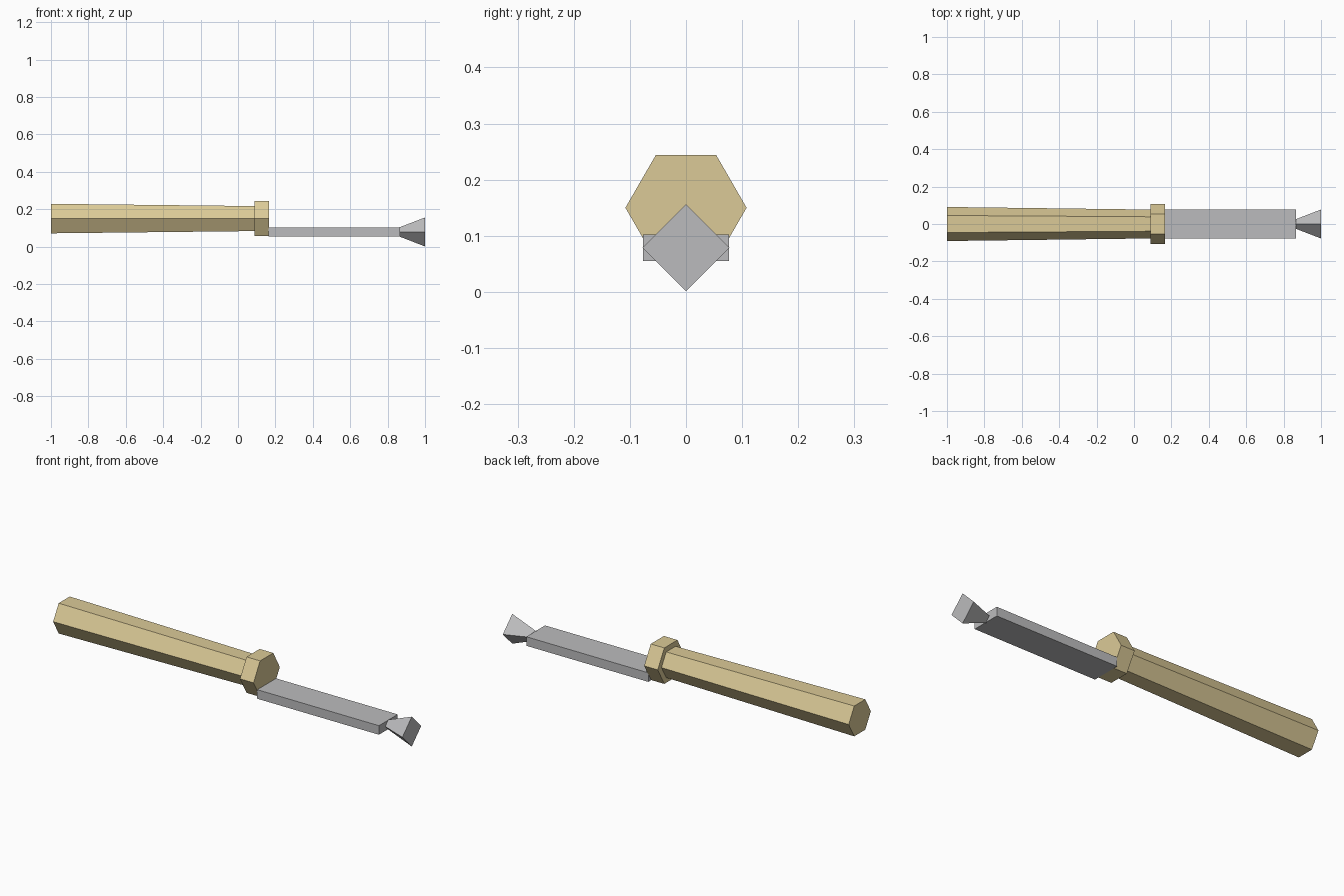
import bpy
import bmesh
from math import cos, sin, pi

cube = bpy.data.objects.get("Cube")
if cube:
    bpy.data.objects.remove(cube, do_unlink=True)


def make_material(name, rgb):
    mat = bpy.data.materials.new(name)
    mat.use_nodes = True
    colour = (*rgb, 1.0)
    mat.diffuse_color = colour
    mat.node_tree.nodes["Principled BSDF"].inputs["Base Color"].default_value = colour
    return mat


def polygon(sides, radius):
    """Regular polygon in the YZ plane with one corner on +y."""
    return [(radius * cos(2 * pi * i / sides), radius * sin(2 * pi * i / sides))
            for i in range(sides)]


def loft(name, sections, height, mat):
    """Closed, flat-faced solid through (x, outline) sections along the x axis."""
    bm = bmesh.new()
    rings = [[bm.verts.new((x, y, height + z)) for y, z in outline]
             for x, outline in sections]
    for a, b in zip(rings, rings[1:]):
        n = len(a)
        for i in range(n):
            j = (i + 1) % n
            bm.faces.new((a[i], a[j], b[j], b[i]))
    bm.faces.new(rings[0])
    bm.faces.new(rings[-1])
    bmesh.ops.recalc_face_normals(bm, faces=bm.faces)
    mesh = bpy.data.meshes.new(name)
    bm.to_mesh(mesh)
    bm.free()
    mesh.materials.append(mat)
    obj = bpy.data.objects.new(name, mesh)
    bpy.context.collection.objects.link(obj)
    return obj


tan = make_material("tan wood", (0.71, 0.59, 0.31))
steel = make_material("grey steel", (0.50, 0.50, 0.51))

# Tapered six-sided handle and its wider collar
loft("handle", [(-1.0, polygon(6, 0.091)), (0.1, polygon(6, 0.077))], 0.15, tan)
loft("collar", [(0.087, polygon(6, 0.108)), (0.165, polygon(6, 0.108))], 0.15, tan)

# Flat rectangular blade set low on the collar
w, t = 0.077, 0.0235
bar = [(-w, -t), (w, -t), (w, t), (-w, t)]
loft("blade", [(0.163, bar), (0.865, bar)], 0.079, steel)

# Flared diamond tip growing out of the blade end
loft("tip", [(0.83, polygon(4, 0.012)), (1.0, polygon(4, 0.0775))], 0.0785, steel)
